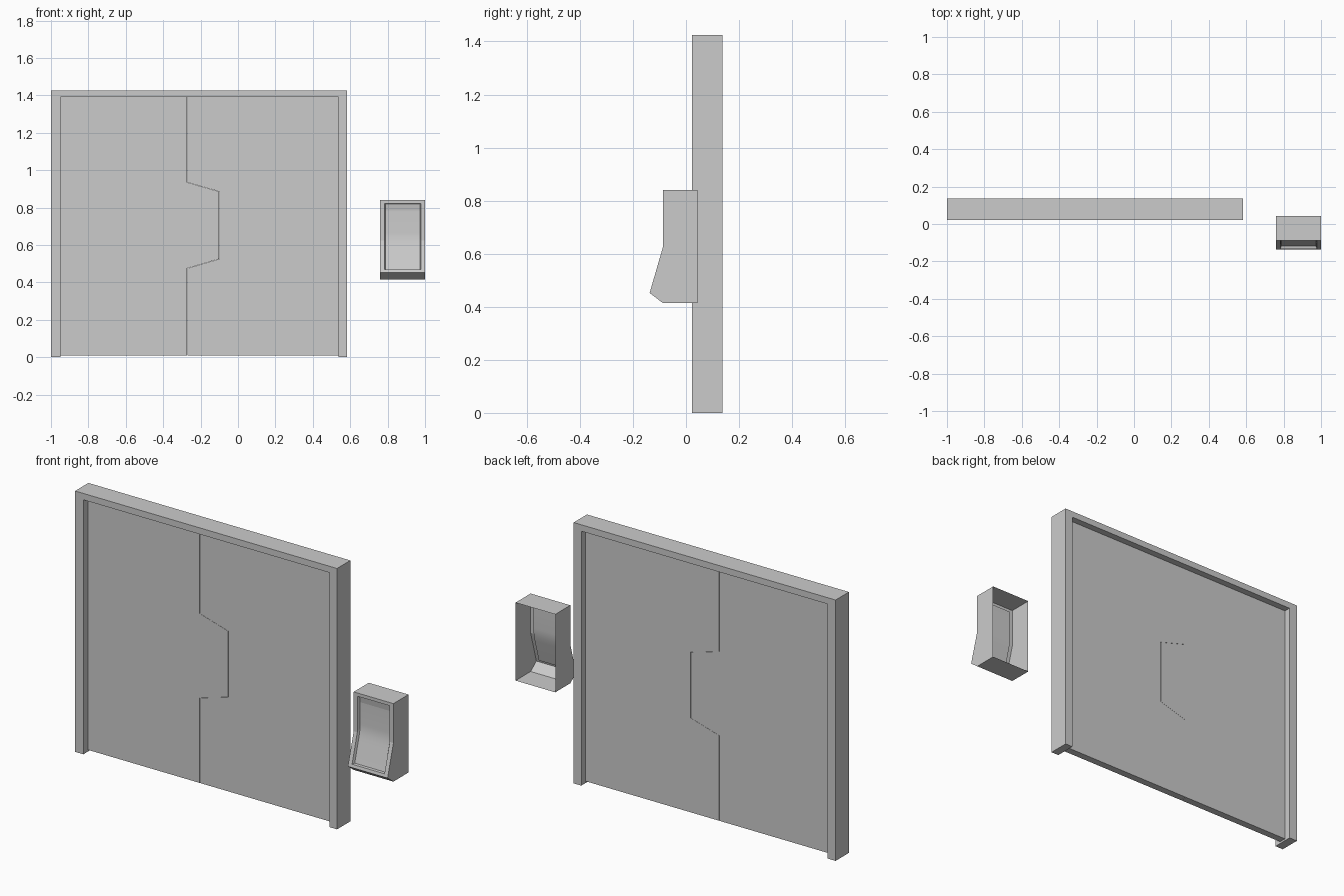
import bpy, bmesh

if "Cube" in bpy.data.objects:
    bpy.data.objects.remove(bpy.data.objects["Cube"])


def finish(name, bm, merge=True):
    if merge:
        bmesh.ops.remove_doubles(bm, verts=bm.verts, dist=1e-5)
    bmesh.ops.recalc_face_normals(bm, faces=bm.faces)
    me = bpy.data.meshes.new(name)
    bm.to_mesh(me)
    bm.free()
    ob = bpy.data.objects.new(name, me)
    bpy.context.collection.objects.link(ob)
    return ob


def slab(name, outline, y0, y1):
    """Extrude an (x, z) outline from y0 to y1."""
    bm = bmesh.new()
    face = bm.faces.new([bm.verts.new((x, y0, z)) for x, z in outline])
    ext = bmesh.ops.extrude_face_region(bm, geom=[face])
    for v in ext["geom"]:
        if isinstance(v, bmesh.types.BMVert):
            v.co.y = y1
    return finish(name, bm)


# Door frame: one arch-shaped outline
L, R, TOP = -1.0, 0.583, 1.425
IL, IR, IT, SILL = -0.95, 0.537, 1.39, 0.01
slab("door_frame", [(L, 0), (IL, 0), (IL, IT), (IR, IT), (IR, 0),
                    (R, 0), (R, TOP), (L, TOP)], 0.022, 0.137)

# Two interlocking door leaves sharing a stepped seam
seam = [(-0.272, SILL), (-0.272, 0.475), (-0.10, 0.525),
        (-0.10, 0.885), (-0.272, 0.935), (-0.272, IT)]
GAP = 0.0015
slab("left_door", [(IL, SILL)] + [(x - GAP, z) for x, z in seam] + [(IL, IT)], 0.06, 0.1)
slab("right_door", [(IR, SILL)] + [(x + GAP, z) for x, z in seam] + [(IR, IT)], 0.06, 0.1)

# Wall console: open-backed shell with a recessed, bent screen
bm = bmesh.new()


def poly(pts, smooth=False):
    f = bm.faces.new([bm.verts.new(p) for p in pts])
    f.smooth = smooth


def strip(xa, xb, a, b, smooth=False):
    """Quad across x between two (y, z) profile points."""
    poly([(xa, *a), (xb, *a), (xb, *b), (xa, *b)], smooth)


X0, X1, X2, X3 = 0.76, 0.782, 0.978, 1.0
BACK = 0.043
front = [(-0.087, 0.84), (-0.087, 0.822), (-0.087, 0.625), (-0.1325, 0.468), (-0.137, 0.452)]
under = [(-0.087, 0.414), (BACK, 0.414)]

# Console sides, top, chin and underside
for x in (X0, X3):
    poly([(x, *p) for p in [(BACK, 0.84)] + front + under])
strip(X0, X3, (BACK, 0.84), front[0])
strip(X0, X3, front[-1], under[0])
strip(X0, X3, *under)

# Border around the screen
for i in range(4):
    for j, (xa, xb) in enumerate([(X0, X1), (X1, X2), (X2, X3)]):
        if not (j == 1 and i in (1, 2)):
            strip(xa, xb, front[i], front[i + 1])

# Screen floor with a rounded bend, and its recess walls
floor = [(-0.076, 0.818), (-0.071, 0.785), (-0.071, 0.665), (-0.0725, 0.643),
         (-0.0765, 0.618), (-0.083, 0.592), (-0.118, 0.470)]
F0, F1 = X1 + 0.006, X2 - 0.006
for i in range(len(floor) - 1):
    strip(F0, F1, floor[i], floor[i + 1], smooth=i > 0)
for x, xf in ((X1, F0), (X2, F1)):
    poly([(x, *front[1]), (x, *front[2]), (xf, *floor[3]), (xf, *floor[2]),
          (xf, *floor[1]), (xf, *floor[0])])
    poly([(x, *front[2]), (x, *front[3]), (xf, *floor[6]), (xf, *floor[5]),
          (xf, *floor[4]), (xf, *floor[3])])
for p, q in ((front[1], floor[0]), (front[3], floor[-1])):
    poly([(X1, *p), (X2, *p), (F1, *q), (F0, *q)])
console = finish("wall_console", bm)
# Keep the crease near the top of the screen crisp
for e in console.data.edges:
    a, b = (console.data.vertices[i].co for i in e.vertices)
    if abs(a.z - 0.785) < 1e-4 and abs(b.z - 0.785) < 1e-4:
        e.use_edge_sharp = True
